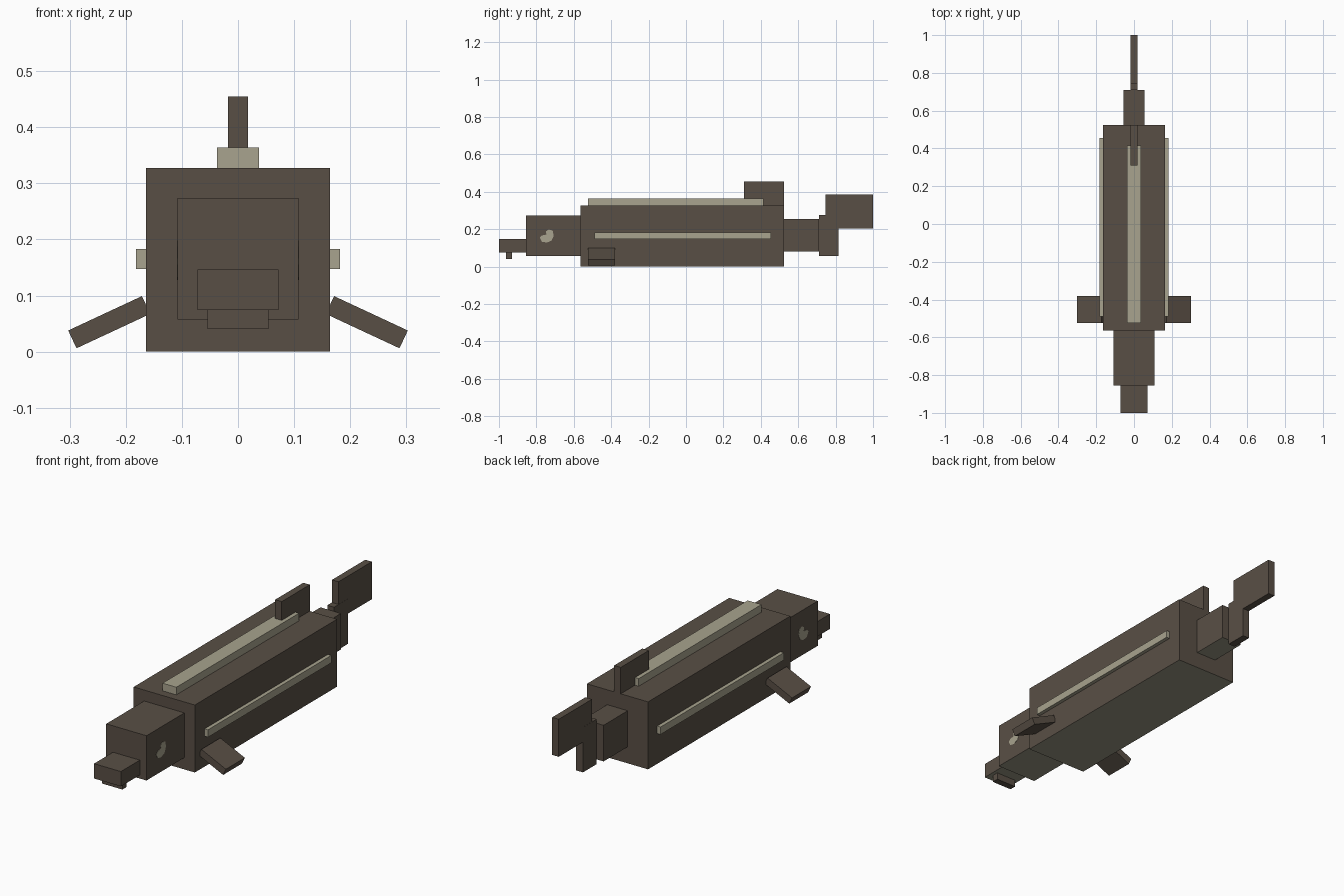
import bpy
import bmesh
from math import radians
from mathutils import Matrix, Vector

cube = bpy.data.objects.get("Cube")
if cube:
    bpy.data.objects.remove(cube, do_unlink=True)


def make_material(name, hex_colour):
    def linear(c):
        c /= 255
        return c / 12.92 if c <= 0.04045 else ((c + 0.055) / 1.055) ** 2.4
    rgba = [linear(c) for c in bytes.fromhex(hex_colour)] + [1.0]
    mat = bpy.data.materials.new(name)
    mat.use_nodes = True
    mat.diffuse_color = rgba
    mat.node_tree.nodes["Principled BSDF"].inputs["Base Color"].default_value = rgba
    return mat


SKIN = make_material("brown skin", "594F45")
SCUTE = make_material("pale scute", "A8A38E")
BELLY = make_material("olive belly", "959380")


def add_object(name, bm, *materials):
    bmesh.ops.recalc_face_normals(bm, faces=bm.faces)
    mesh = bpy.data.meshes.new(name)
    for mat in materials:
        mesh.materials.append(mat)
    if len(materials) > 1:
        for face in bm.faces:
            face.material_index = int(face.normal.z < -0.9)
    bm.to_mesh(mesh)
    bm.free()
    obj = bpy.data.objects.new(name, mesh)
    bpy.context.collection.objects.link(obj)
    return obj


def box(name, x, y, z, *materials, tilt=0):
    """Box from (min, max) ranges, tilted about its own y axis."""
    low, high = Vector((x[0], y[0], z[0])), Vector((x[1], y[1], z[1]))
    matrix = (Matrix.Translation((low + high) / 2)
              @ Matrix.Rotation(radians(tilt), 4, 'Y')
              @ Matrix.Diagonal((*(high - low), 1)))
    bm = bmesh.new()
    bmesh.ops.create_cube(bm, size=1, matrix=matrix)
    return add_object(name, bm, *materials)


def centred(name, half_width, y, z, *materials):
    return box(name, (-half_width, half_width), y, z, *materials)


# Trunk, head and tail stem with paler undersides
centred("body", 0.164, (-0.565, 0.525), (0, 0.327), SKIN, BELLY)
centred("head", 0.108, (-0.855, -0.565), (0.057, 0.274), SKIN, BELLY)
centred("snout", 0.072, (-1.0, -0.855), (0.074, 0.146), SKIN, BELLY)
centred("tail_stem", 0.055, (0.525, 0.71), (0.08, 0.255), SKIN, BELLY)

# Barbels and fins on the centre line
centred("barbels", 0.054, (-0.963, -0.93), (0.04, 0.074), SKIN)
centred("dorsal_fin", 0.0175, (0.31, 0.525), (0.327, 0.455), SKIN)
centred("tail_fin_lower", 0.018, (0.71, 0.815), (0.057, 0.275), SKIN)
centred("tail_fin_upper", 0.0175, (0.745, 1.0), (0.203, 0.385), SKIN)
centred("back_scutes", 0.037, (-0.525, 0.415), (0.327, 0.364), SCUTE)

# Eye outline as (y, z)
EYE = [(-0.782, 0.155), (-0.771, 0.166), (-0.745, 0.171), (-0.75, 0.187),
       (-0.734, 0.198), (-0.713, 0.192), (-0.707, 0.166), (-0.718, 0.139),
       (-0.745, 0.128), (-0.771, 0.133)]

# Paired parts
for side, s in (("left", 1), ("right", -1)):
    box(side + "_scutes", sorted((s * 0.164, s * 0.182)), (-0.49, 0.455),
        (0.147, 0.183), SCUTE)
    box(side + "_pectoral_fin", sorted((s * 0.157, s * 0.302)), (-0.525, -0.38),
        (0.035, 0.07), SKIN, tilt=s * 25)
    bm = bmesh.new()
    face = bm.faces.new([bm.verts.new((s * 0.107, y, z)) for y, z in EYE])
    rim = bmesh.ops.extrude_face_region(bm, geom=[face])["geom"]
    bmesh.ops.translate(bm, vec=(s * 0.002, 0, 0),
                        verts=[v for v in rim if isinstance(v, bmesh.types.BMVert)])
    add_object(side + "_eye", bm, SCUTE)
